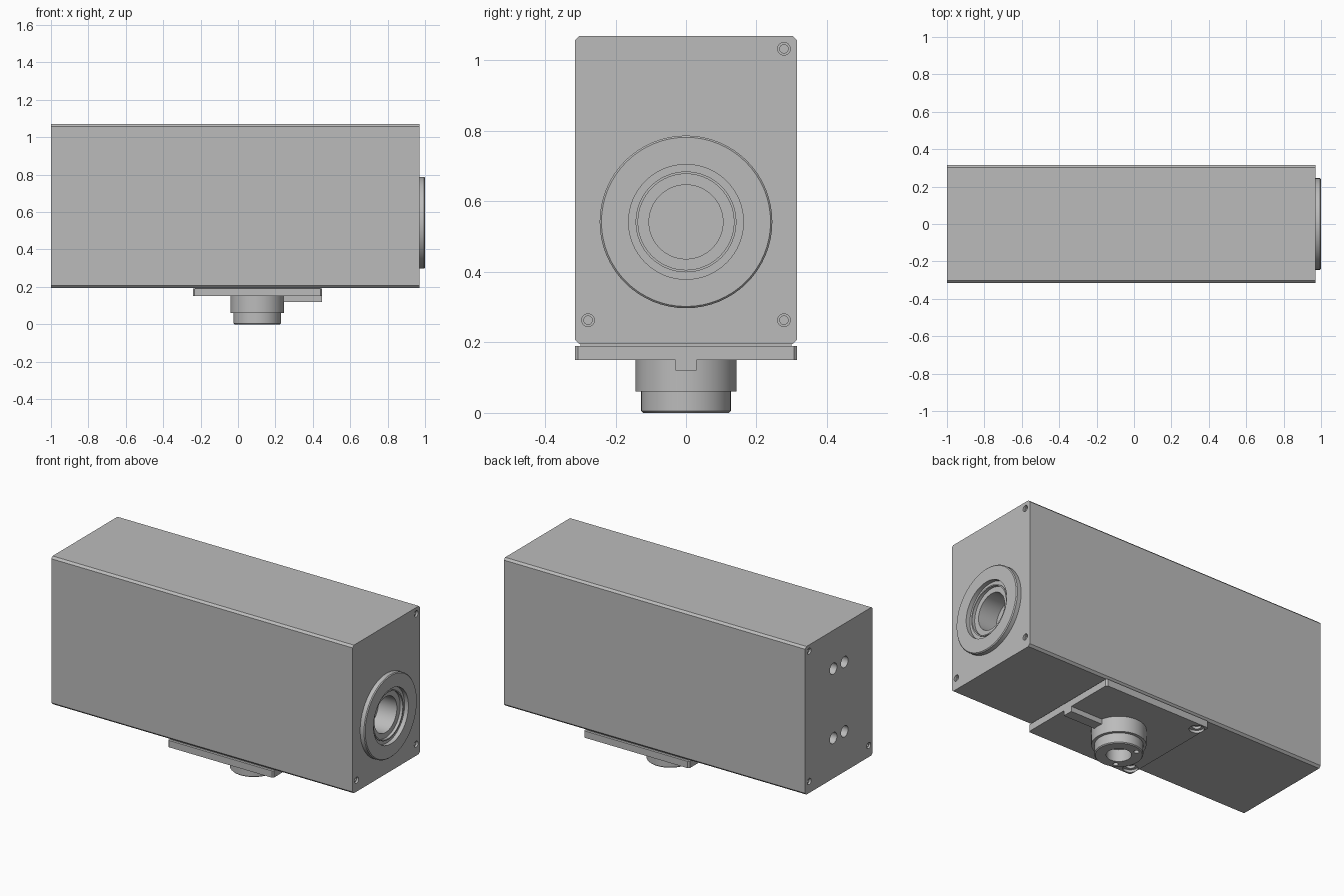
import bpy, bmesh, math
from mathutils import Vector, Matrix

default = bpy.data.objects.get("Cube")
if default:
    bpy.data.objects.remove(default)

grey = bpy.data.materials.new("machined grey")
grey.use_nodes = True
COLOR = (0.5, 0.5, 0.5, 1)
grey.diffuse_color = COLOR
grey.node_tree.nodes["Principled BSDF"].inputs["Base Color"].default_value = COLOR


def finish(name, bm):
    bmesh.ops.recalc_face_normals(bm, faces=bm.faces[:])
    mesh = bpy.data.meshes.new(name)
    bm.to_mesh(mesh)
    bm.free()
    mesh.materials.append(grey)
    obj = bpy.data.objects.new(name, mesh)
    bpy.context.collection.objects.link(obj)
    return obj


def box(name, lo, hi, bevel=0, axis=0):
    """Box between two corners, chamfered on the edges running along an axis."""
    lo, hi = Vector(lo), Vector(hi)
    bm = bmesh.new()
    bmesh.ops.create_cube(bm, size=1, matrix=Matrix.Translation((lo + hi) / 2)
                          @ Matrix.Diagonal((*(hi - lo), 1)))
    if bevel:
        edges = [e for e in bm.edges
                 if abs((e.verts[0].co - e.verts[1].co).normalized()[axis]) > 0.9]
        bmesh.ops.bevel(bm, geom=edges, offset=bevel, segments=1, affect='EDGES')
    return finish(name, bm)


def lathe(name, profile, loc, axis, steps=64):
    """Closed solid turned from (radius, height) points; height runs along axis."""
    bm = bmesh.new()
    verts = [bm.verts.new((r, 0, h)) for r, h in profile]
    edges = [bm.edges.new(pair) for pair in zip(verts, verts[1:])]
    bmesh.ops.spin(bm, geom=verts + edges, cent=(0, 0, 0), axis=(0, 0, 1),
                   angle=math.tau, steps=steps)
    bmesh.ops.remove_doubles(bm, verts=bm.verts[:], dist=0.0001)
    turn = Vector(axis).to_track_quat('Z', 'Y').to_matrix().to_4x4()
    bm.transform(Matrix.Translation(loc) @ turn)
    return finish(name, bm)


def drill(target, loc, axis, radius, depth, inner=0, inner_depth=0, steps=24):
    """Cut a round hole, with an optional narrower step at its bottom."""
    profile = [(0, 0.02), (radius, 0.02), (radius, -depth)]
    if inner:
        profile += [(inner, -depth), (inner, -inner_depth)]
    profile.append((0, profile[-1][1]))
    cutter = lathe("hole_cutter", profile, loc, axis, steps)
    cutter.hide_render = True
    mod = target.modifiers.new("hole", 'BOOLEAN')
    mod.operation, mod.solver, mod.object = 'DIFFERENCE', 'EXACT', cutter
    bpy.context.view_layer.objects.active = target
    bpy.ops.object.modifier_apply(modifier=mod.name)
    bpy.data.objects.remove(cutter)


# Main housing
LEFT, RIGHT, HALF, BOTTOM, TOP = -1, 0.97, 0.315, 0.195, 1.07
BORE_Z = 0.542
body = box("housing", (LEFT, -HALF, BOTTOM), (RIGHT, HALF, TOP), 0.012)

# Corner screw holes on both ends
for x, side in ((LEFT, -1), (RIGHT, 1)):
    for y in (-0.278, 0.278):
        for z in (0.263, 1.033):
            drill(body, (x, y, z), (side, 0, 0), 0.018, 0.012, 0.012, 0.04)

# Cable holes on the far end
for y in (-0.052, 0.052):
    for z in (0.433, 0.843):
        drill(body, (LEFT, y, z), (-1, 0, 0), 0.033, 0.06)

# Row of holes on the rear face
for x in (-0.30, 0.11, 0.52):
    drill(body, (x, HALF, 0.627), (0, 1, 0), 0.017, 0.05)

# Round port with stepped bore
drill(body, (RIGHT, 0, BORE_Z), (1, 0, 0), 0.15, 0.16, steps=64)
port = lathe("port_flange", [
    (0, -0.15), (0.149, -0.15), (0.149, -0.005), (0.245, -0.005),
    (0.245, 0.025), (0.24, 0.03), (0.163, 0.03), (0.163, 0.005),
    (0.143, 0.005), (0.143, 0.012), (0.136, 0.012), (0.136, -0.005),
    (0.105, -0.005), (0.105, -0.125), (0, -0.125)],
    (RIGHT, 0, BORE_Z), (1, 0, 0))

# Mounting plate under the housing
plate = box("mounting_plate", (-0.24, -HALF, 0.15), (0.45, HALF, 0.19), 0.008, 2)
spacer = box("plate_spacer", (-0.23, -0.30, 0.185), (0.44, 0.30, 0.2))
for x in (-0.20, 0.41):
    for y in (-0.267, 0.267):
        drill(plate, (x, y, 0.15), (0, 0, -1), 0.04, 0.015, 0.024, 0.03)

# Key rib running from the plate edge to the hub
rib = box("key_rib", (0.2, -0.03, 0.12), (0.45, 0.03, 0.155))

# Output hub
HUB_X = 0.103
hub = lathe("output_hub", [
    (0, -0.005), (0.143, -0.005), (0.143, 0.09), (0.127, 0.09),
    (0.127, 0.145), (0.122, 0.15), (0.066, 0.15), (0.066, 0.08), (0, 0.08)],
    (HUB_X, 0, 0.15), (0, 0, -1))
for i in range(6):
    a = i * math.tau / 6
    drill(hub, (HUB_X + 0.097 * math.cos(a), 0.097 * math.sin(a), 0),
          (0, 0, -1), 0.014, 0.03)

# Smooth round walls while keeping edges sharp
bpy.ops.object.select_all(action='DESELECT')
for obj in (body, port, plate, hub):
    obj.select_set(True)
bpy.context.view_layer.objects.active = body
bpy.ops.object.shade_smooth_by_angle(angle=math.radians(30))
